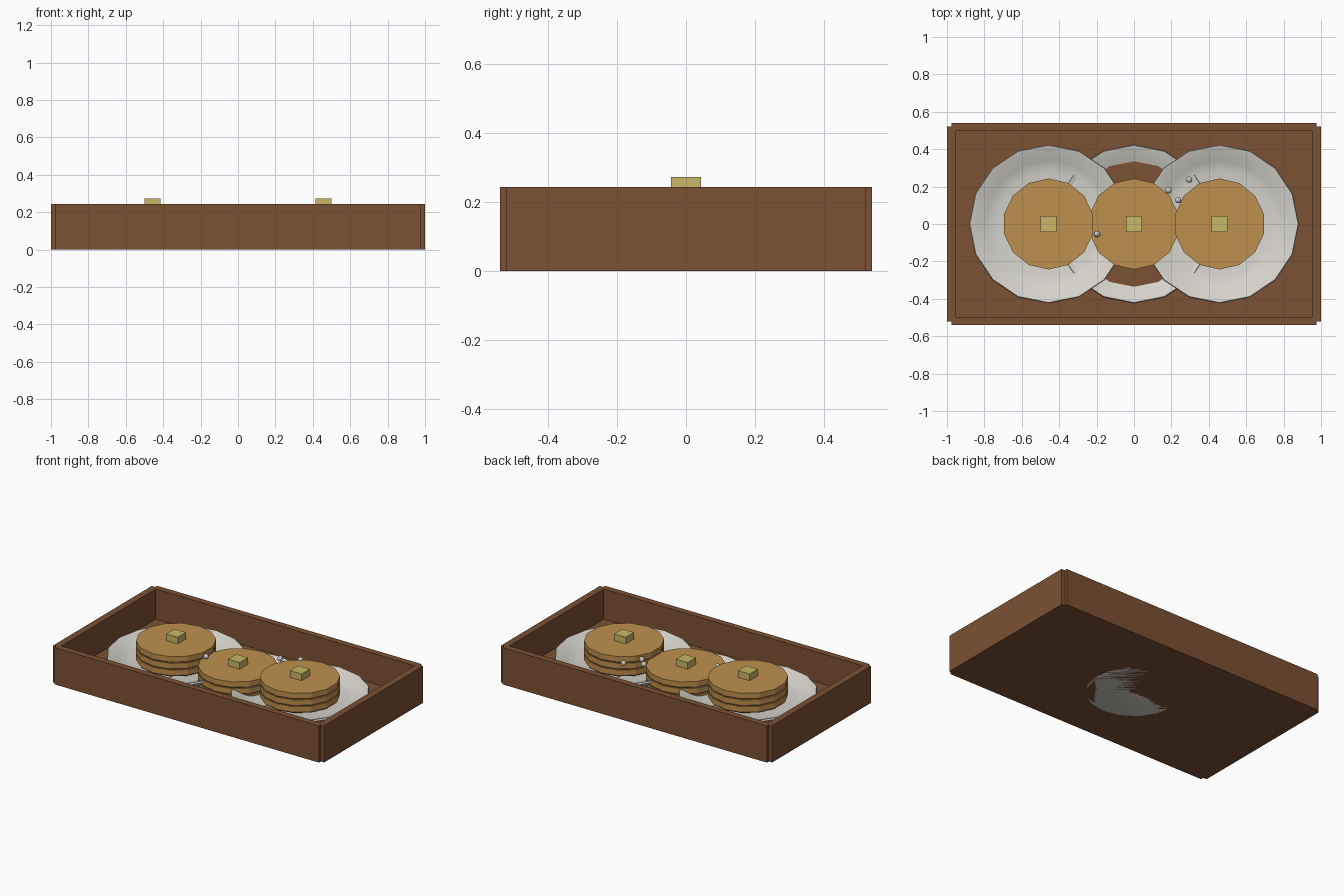
import bpy, bmesh, math

if "Cube" in bpy.data.objects:
    bpy.data.objects.remove(bpy.data.objects["Cube"])


def material(name, rgb):
    m = bpy.data.materials.new(name)
    m.diffuse_color = (*rgb, 1)
    m.use_nodes = True
    m.node_tree.nodes["Principled BSDF"].inputs["Base Color"].default_value = m.diffuse_color
    return m


WOOD = material("brown_wood", (0.20, 0.083, 0.034))
CAKE = material("golden_pancake", (0.52, 0.28, 0.075))
BUTTER = material("pale_butter", (0.58, 0.48, 0.135))
CHINA = material("off_white_china", (0.68, 0.66, 0.61))
PEARL = material("silver_grey", (0.55, 0.56, 0.57))


def finish(bm, name, mat, smooth=None):
    bmesh.ops.recalc_face_normals(bm, faces=bm.faces)
    me = bpy.data.meshes.new(name)
    bm.to_mesh(me)
    bm.free()
    me.materials.append(mat)
    ob = bpy.data.objects.new(name, me)
    bpy.context.collection.objects.link(ob)
    if smooth:
        bpy.ops.object.select_all(action='DESELECT')
        ob.select_set(True)
        bpy.context.view_layer.objects.active = ob
        bpy.ops.object.shade_smooth_by_angle(angle=math.radians(smooth))
    return ob


def box(name, lo, hi, mat):
    bm = bmesh.new()
    bmesh.ops.create_cube(bm, size=1)
    for v in bm.verts:
        v.co = [(a + b) / 2 + c * (b - a) for a, b, c in zip(lo, hi, v.co)]
    return finish(bm, name, mat)


def lathe(name, profile, sides, loc, mat, turn=0.0, smooth=None):
    """Revolve (radius, height) points; the first and last rings are capped."""
    bm = bmesh.new()
    rings = []
    for r, z in profile:
        rings.append([bm.verts.new((
            loc[0] + r * math.cos(turn + 2 * math.pi * i / sides),
            loc[1] + r * math.sin(turn + 2 * math.pi * i / sides),
            loc[2] + z)) for i in range(sides)])
    for a, b in zip(rings, rings[1:]):
        for i in range(sides):
            j = (i + 1) % sides
            bm.faces.new((a[i], a[j], b[j], b[i]))
    bm.faces.new(rings[0][::-1])
    bm.faces.new(rings[-1])
    return finish(bm, name, mat, smooth)


# Tray: floor and four walls
H = 0.245
box("tray_floor", (-0.975, -0.52, 0), (0.975, 0.52, 0.045), WOOD)
for s, side in ((-1, "front"), (1, "back")):
    y = sorted((s * 0.497, s * 0.54))
    box(f"tray_{side}_wall", (-0.975, y[0], 0), (0.975, y[1], H), WOOD)
for s, side in ((-1, "left"), (1, "right")):
    x = sorted((s * 0.955, s * 1.0))
    box(f"tray_{side}_wall", (x[0], -0.52, 0), (x[1], 0.52, H), WOOD)

# Three servings: plate, stack of pancakes and butter; the middle one sits lower
PLATE = [(0.29, 0), (0.35, 0.022), (0.424, 0.076), (0.42, 0.086),
         (0.408, 0.084), (0.34, 0.046), (0.28, 0.033)]
STEP = 0.045
for x, z, side in ((-0.457, 0.046, "left"), (0, 0, "middle"), (0.457, 0.046, "right")):
    lathe(f"plate_{side}", PLATE, 16, (x, 0, z), CHINA, smooth=50)
    for k in range(3):
        lathe(f"pancake_{side}_{k + 1}", [(0.237, 0), (0.243, 0.008), (0.243, 0.044)],
              14, (x, 0, z + 0.049 + k * STEP), CAKE, turn=math.pi / 2)
    top = z + 0.049 + 3 * STEP - 0.002
    box(f"butter_{side}", (x - 0.043, -0.043, top), (x + 0.043, 0.043, top + 0.046), BUTTER)

# Small round beads
for i, (x, y) in enumerate(((0.185, 0.18), (0.295, 0.237), (0.236, 0.128), (-0.198, -0.053))):
    bm = bmesh.new()
    bmesh.ops.create_uvsphere(bm, u_segments=12, v_segments=8, radius=0.017)
    bmesh.ops.translate(bm, verts=bm.verts, vec=(x, y, 0.208))
    finish(bm, f"bead_{i + 1}", PEARL, smooth=60)
